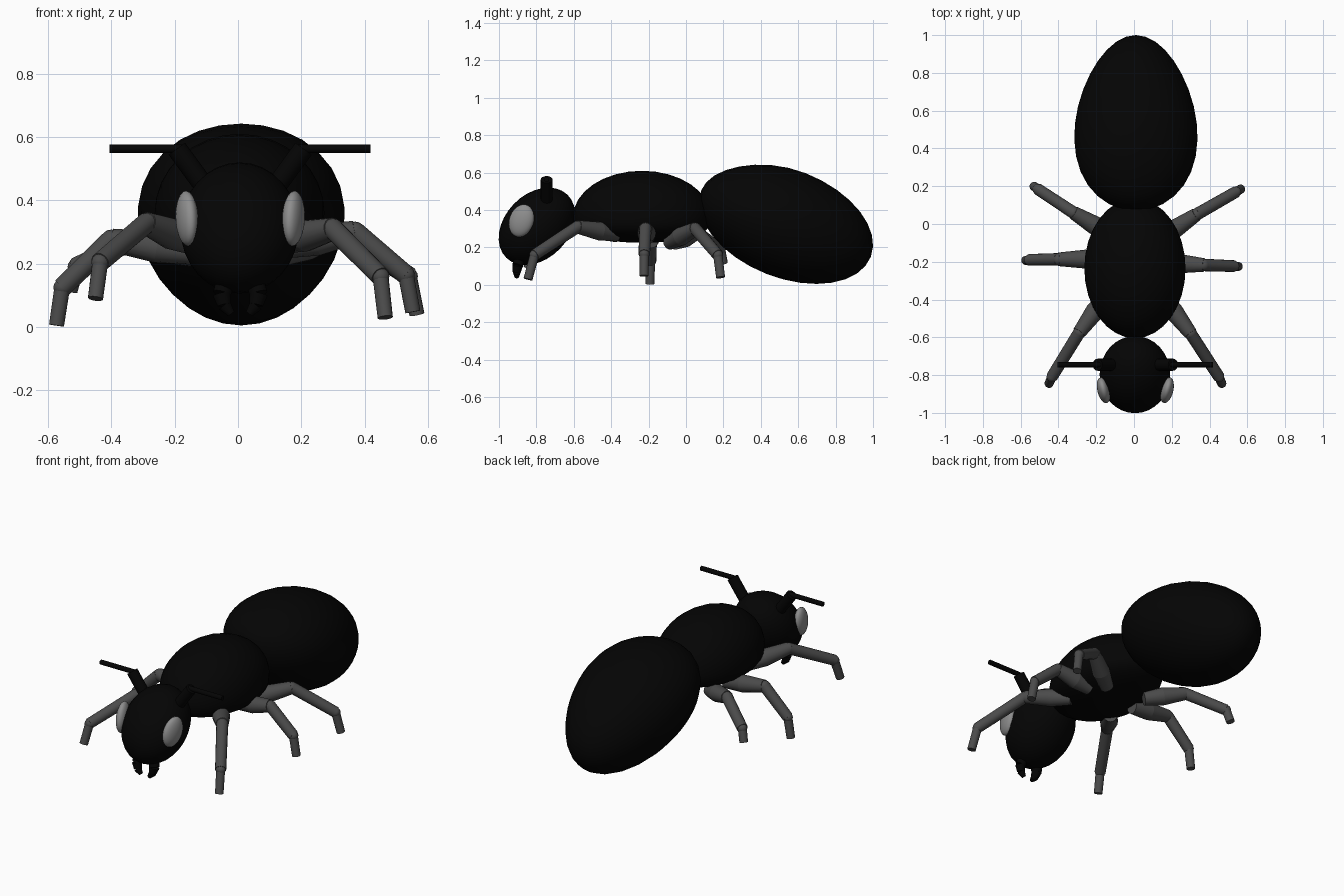
import bpy
import math
from mathutils import Vector, Matrix

if "Cube" in bpy.data.objects:
    bpy.data.objects.remove(bpy.data.objects["Cube"])


def material(name, r, g, b):
    m = bpy.data.materials.new(name)
    m.diffuse_color = (r, g, b, 1)
    m.use_nodes = True
    m.node_tree.nodes["Principled BSDF"].inputs["Base Color"].default_value = m.diffuse_color
    return m


BLACK = material("shell black", 0.0013, 0.0013, 0.0013)
GREY = material("leg grey", 0.07, 0.07, 0.07)
EYE = material("eye grey", 0.27, 0.27, 0.27)


def finish(obj, name, mat):
    obj.name = name
    obj.data.materials.append(mat)
    bpy.ops.object.shade_smooth_by_angle(angle=math.radians(40))
    return obj


def ellipsoid(name, centre, radii, mat, tilt=0.0, turn=0.0, shape=None, segs=32, rings=16):
    """Ball with poles along x, optionally reshaped, tilted about x and turned about z."""
    bpy.ops.mesh.primitive_uv_sphere_add(segments=segs, ring_count=rings)
    obj = bpy.context.object
    xform = (Matrix.Translation(centre) @ Matrix.Rotation(turn, 4, 'Z')
             @ Matrix.Rotation(tilt, 4, 'X') @ Matrix.Diagonal((*radii, 1)))
    obj.data.transform(Matrix.Rotation(math.pi / 2, 4, 'Y'))
    for v in obj.data.vertices:
        if shape:
            shape(v.co)
        v.co = xform @ v.co
    return finish(obj, name, mat)


def rod(name, a, b, r1, r2, mat, sides=16):
    """Straight tapered segment from a to b."""
    a, b = Vector(a), Vector(b)
    bpy.ops.mesh.primitive_cone_add(vertices=sides, radius1=r1, radius2=r2,
                                    depth=(b - a).length)
    obj = bpy.context.object
    q = (b - a).to_track_quat('Z', 'Y').to_matrix().to_4x4()
    obj.data.transform(Matrix.Translation((a + b) / 2) @ q)
    return finish(obj, name, mat)


def egg(co):
    # narrower toward the rear tip, slightly lower at the front shoulder
    co.x *= 1 - 0.17 * co.y
    if co.z > 0 and co.y < 0:
        co.z *= 1 - 0.12 * co.y * co.y


def flat_belly(co):
    # shallow, full underside
    if co.z < -1e-4:
        co.z = -0.54 * abs(co.z) ** 0.7


# Body
ellipsoid("abdomen", (0.01, 0.535, 0.328), (0.322, 0.487, 0.289), BLACK,
          tilt=math.radians(-21.5), shape=egg)
ellipsoid("thorax", (0.005, -0.235, 0.36), (0.268, 0.37, 0.25), BLACK, shape=flat_belly)
ellipsoid("head", (0.005, -0.797, 0.313), (0.187, 0.235, 0.172), BLACK,
          tilt=math.radians(46))

# Paired head parts
for side, label in ((-1, "left"), (1, "right")):
    ox = 0.007
    ellipsoid(label + "_eye", (ox + side * 0.168, -0.88, 0.343), (0.033, 0.067, 0.09), EYE,
              tilt=math.radians(-20), turn=side * math.radians(-14), segs=24, rings=12)
    rod(label + "_antenna_base", (ox + side * 0.11, -0.745, 0.44),
        (ox + side * 0.2, -0.745, 0.563), 0.032, 0.032, BLACK)
    rod(label + "_antenna_tip", (ox + side * 0.18, -0.745, 0.563),
        (ox + side * 0.412, -0.745, 0.563), 0.014, 0.014, BLACK, 12)
    jaw = [(0.045, -0.885, 0.15), (0.058, -0.9, 0.105), (0.05, -0.905, 0.07),
           (0.028, -0.905, 0.042)]
    radii = (0.031, 0.029, 0.022, 0.012)
    for i in range(3):
        p, q = [(ox + side * x, y, z) for x, y, z in jaw[i:i + 2]]
        rod(f"{label}_jaw_{i + 1}", p, q, radii[i], radii[i + 1], BLACK, 12)

# Legs: hip, knee, ankle, foot
LEGS = {
    "front_right": ((0.14, -0.37, 0.27), (0.30, -0.58, 0.31), (0.45, -0.81, 0.16), (0.465, -0.845, 0.03)),
    "front_left": ((-0.14, -0.37, 0.265), (-0.29, -0.575, 0.328), (-0.435, -0.81, 0.205), (-0.45, -0.845, 0.09)),
    "middle_right": ((0.15, -0.205, 0.255), (0.37, -0.217, 0.3), (0.53, -0.223, 0.165), (0.552, -0.225, 0.048)),
    "middle_left": ((-0.14, -0.185, 0.235), (-0.40, -0.187, 0.275), (-0.555, -0.19, 0.125), (-0.573, -0.193, 0.005)),
    "rear_right": ((0.12, -0.09, 0.225), (0.33, 0.05, 0.3), (0.54, 0.17, 0.16), (0.565, 0.185, 0.04)),
    "rear_left": ((-0.12, -0.06, 0.225), (-0.32, 0.06, 0.28), (-0.51, 0.185, 0.19), (-0.53, 0.2, 0.115)),
}
for name, (hip, knee, ankle, foot) in LEGS.items():
    # barrel-shaped thigh, then two plain segments
    mid = Vector(hip).lerp(Vector(knee), 0.45)
    rod(name + "_upper_thigh", hip, mid, 0.038, 0.05, GREY)
    rod(name + "_lower_thigh", mid, knee, 0.05, 0.036, GREY)
    rod(name + "_shin", knee, ankle, 0.033, 0.031, GREY)
    rod(name + "_foot", ankle, foot, 0.025, 0.024, GREY)
    ellipsoid(name + "_knee", knee, (0.033,) * 3, GREY, segs=16, rings=8)
    ellipsoid(name + "_ankle", ankle, (0.028,) * 3, GREY, segs=16, rings=8)
